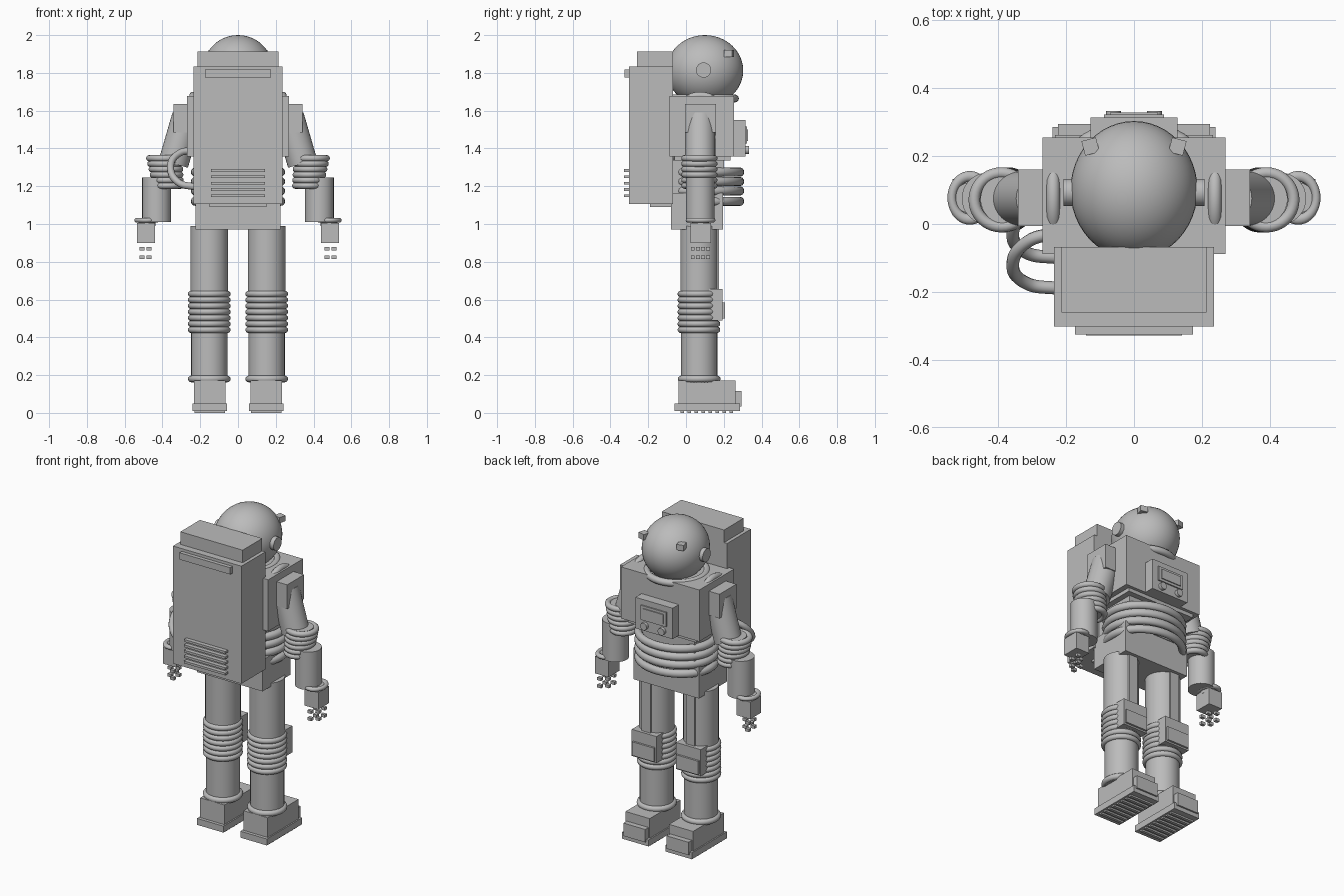
import bpy
from math import radians, pi
from mathutils import Vector

cube = bpy.data.objects.get("Cube")
if cube:
    bpy.data.objects.remove(cube, do_unlink=True)

GREY = (0.5, 0.5, 0.5, 1.0)
grey = bpy.data.materials.new("suit_grey")
grey.use_nodes = True
grey.diffuse_color = GREY
grey.node_tree.nodes["Principled BSDF"].inputs["Base Color"].default_value = GREY


def finish(name, smooth=True):
    ob = bpy.context.object
    ob.name = name
    ob.data.materials.append(grey)
    if smooth:
        bpy.ops.object.shade_smooth_by_angle(angle=radians(40))
    return ob


def box(name, x, y, z):
    """Box from (low, high) ranges on each axis."""
    mid = [(a + b) / 2 for a, b in (x, y, z)]
    bpy.ops.mesh.primitive_cube_add(size=1, location=mid)
    bpy.context.object.dimensions = [abs(b - a) for a, b in (x, y, z)]
    bpy.ops.object.transform_apply(location=False, rotation=False)
    return finish(name, False)


def wide(name, half, y, z, cx=0):
    return box(name, (cx - half, cx + half), y, z)


def rod(name, a, b, r, verts=32):
    """Cylinder between two points."""
    a, b = Vector(a), Vector(b)
    bpy.ops.mesh.primitive_cylinder_add(vertices=verts, radius=r, depth=(b - a).length,
                                        location=(a + b) / 2)
    ob = bpy.context.object
    ob.rotation_euler = (b - a).to_track_quat('Z', 'Y').to_euler()
    return finish(name)


def ring(name, loc, outer, tube, rot=(0, 0, 0), oval=None):
    """Torus given by outer radius; oval is the outer radius along y."""
    bpy.ops.mesh.primitive_torus_add(location=loc, rotation=rot, major_segments=40,
                                     minor_segments=12, major_radius=outer - tube,
                                     minor_radius=tube)
    if oval:
        bpy.context.object.scale.y = oval / outer
    return finish(name)


def hose(name, points, r):
    curve = bpy.data.curves.new(name, 'CURVE')
    curve.dimensions = '3D'
    curve.bevel_depth = r
    curve.bevel_resolution = 3
    spline = curve.splines.new('BEZIER')
    spline.bezier_points.add(len(points) - 1)
    for bp, p in zip(spline.bezier_points, points):
        bp.co = p
        bp.handle_left_type = bp.handle_right_type = 'AUTO'
    curve.materials.append(grey)
    ob = bpy.data.objects.new(name, curve)
    bpy.context.collection.objects.link(ob)


# Helmet
bpy.ops.mesh.primitive_uv_sphere_add(segments=48, ring_count=24, location=(0, 0.1, 1.813))
bpy.context.object.scale = (0.187, 0.203, 0.187)
finish("helmet")
rod("ear_caps", (-0.207, 0.093, 1.815), (0.207, 0.093, 1.815), 0.04)
ring("neck_ring", (0, 0.09, 1.665), 0.19, 0.021)

# Torso, waist and pelvis
wide("torso", 0.269, (-0.088, 0.254), (1.358, 1.678))
wide("torso_hem", 0.235, (-0.06, 0.235), (1.335, 1.36))
wide("waist", 0.2, (-0.07, 0.2), (1.15, 1.34))
wide("pelvis", 0.225, (-0.08, 0.195), (0.97, 1.165))
for z in (1.275, 1.225, 1.175, 1.12):
    ring("waist_ring", (0, 0.09, z), 0.25, 0.024, oval=0.218)

# Chest control unit
wide("chest_unit", 0.128, (0.25, 0.314), (1.358, 1.55))
wide("chest_screen_frame", 0.088, (0.31, 0.322), (1.425, 1.515))
wide("chest_screen", 0.07, (0.32, 0.328), (1.44, 1.5))
for s in (-1, 1):
    rod("chest_knob", (s * 0.06, 0.31, 1.392), (s * 0.06, 0.333, 1.392), 0.022, 20)

# Backpack
wide("backpack", 0.235, (-0.302, -0.068), (1.105, 1.835))
wide("backpack_cap", 0.214, (-0.26, -0.068), (1.835, 1.913))
wide("backpack_bar", 0.174, (-0.325, -0.3), (1.776, 1.818))
wide("backpack_bracket", 0.15, (-0.19, -0.07), (1.09, 1.108))
for i in range(5):
    z = 1.283 - i * 0.0335
    wide("backpack_vent", 0.142, (-0.328, -0.3), (z - 0.007, z + 0.007))

# Hoses between torso and backpack
for y in (-0.19, -0.1):
    hose("air_hose", [(-0.22, y, 1.195), (-0.315, y + 0.015, 1.22), (-0.357, y + 0.07, 1.3),
                      (-0.31, y + 0.14, 1.375), (-0.22, y + 0.165, 1.39)], 0.019)

for s in (-1, 1):
    # Helmet lamps
    lamp = wide("helmet_lamp", 0.022, (0.206, 0.25), (1.885, 1.92), s * 0.128)
    lamp.rotation_euler.z = -s * radians(15)

    # Shoulder and upper arm
    ring("shoulder_ring", (s * 0.238, 0.075, 1.55), 0.15, 0.02, (0, pi / 2, 0))
    box("shoulder_pad", (s * 0.26, s * 0.342), (-0.006, 0.16), (1.485, 1.635))
    rod("upper_arm", (s * 0.27, 0.075, 1.568), (s * 0.342, 0.075, 1.32), 0.08)

    # Elbow bellows
    rod("elbow_core", (s * 0.375, 0.073, 1.195), (s * 0.38, 0.073, 1.36), 0.072)
    for i in range(6):
        t = i / 5
        ring("elbow_ring", (s * (0.39 - 0.02 * t), 0.071, 1.348 - 0.145 * t),
             0.097 - 0.013 * t, 0.017, oval=0.096)

    # Forearm and hand
    rod("forearm", (s * 0.431, 0.075, 1.01), (s * 0.431, 0.075, 1.245), 0.076)
    ring("wrist_ring", (s * 0.483, 0.077, 1.02), 0.066, 0.013, oval=0.079)
    rod("wrist", (s * 0.483, 0.077, 0.99), (s * 0.483, 0.077, 1.025), 0.045)
    wide("hand", 0.047, (0.025, 0.132), (0.9, 1.005), s * 0.487)
    for i in range(4):
        x, y = s * (0.508 if i % 2 else 0.472), 0.036 + i * 0.027
        for z in (0.868, 0.823):
            wide("finger_segment", 0.013, (y - 0.01, y + 0.01), (z - 0.009, z + 0.009), x)

    # Leg
    cx = s * 0.152
    rod("thigh", (cx, 0.07, 0.64), (cx, 0.07, 0.99), 0.1)
    wide("thigh_strip", 0.03, (0.15, 0.176), (0.65, 0.97), cx)
    rod("knee_core", (cx, 0.07, 0.42), (cx, 0.07, 0.65), 0.095)
    for i in range(7):
        ring("knee_ring", (cx, 0.068, 0.63 - i * 0.0317), 0.113, 0.017)
    wide("knee_pad", 0.085, (0.1, 0.194), (0.49, 0.655), cx)
    wide("knee_pad_plate", 0.075, (0.19, 0.206), (0.5, 0.585), cx)
    rod("shin", (cx, 0.07, 0.16), (cx, 0.07, 0.43), 0.096)
    ring("ankle_ring", (cx, 0.07, 0.18), 0.113, 0.018)

    # Boot
    cx = s * 0.149
    wide("boot", 0.083, (-0.04, 0.262), (0.045, 0.172), cx)
    wide("boot_toe", 0.075, (0.25, 0.295), (0.035, 0.115), cx)
    wide("boot_sole", 0.091, (-0.06, 0.285), (0.01, 0.05), cx)
    for i in range(8):
        y = -0.02 + i * 0.037
        wide("sole_tread", 0.08, (y - 0.009, y + 0.009), (0, 0.012), cx)
